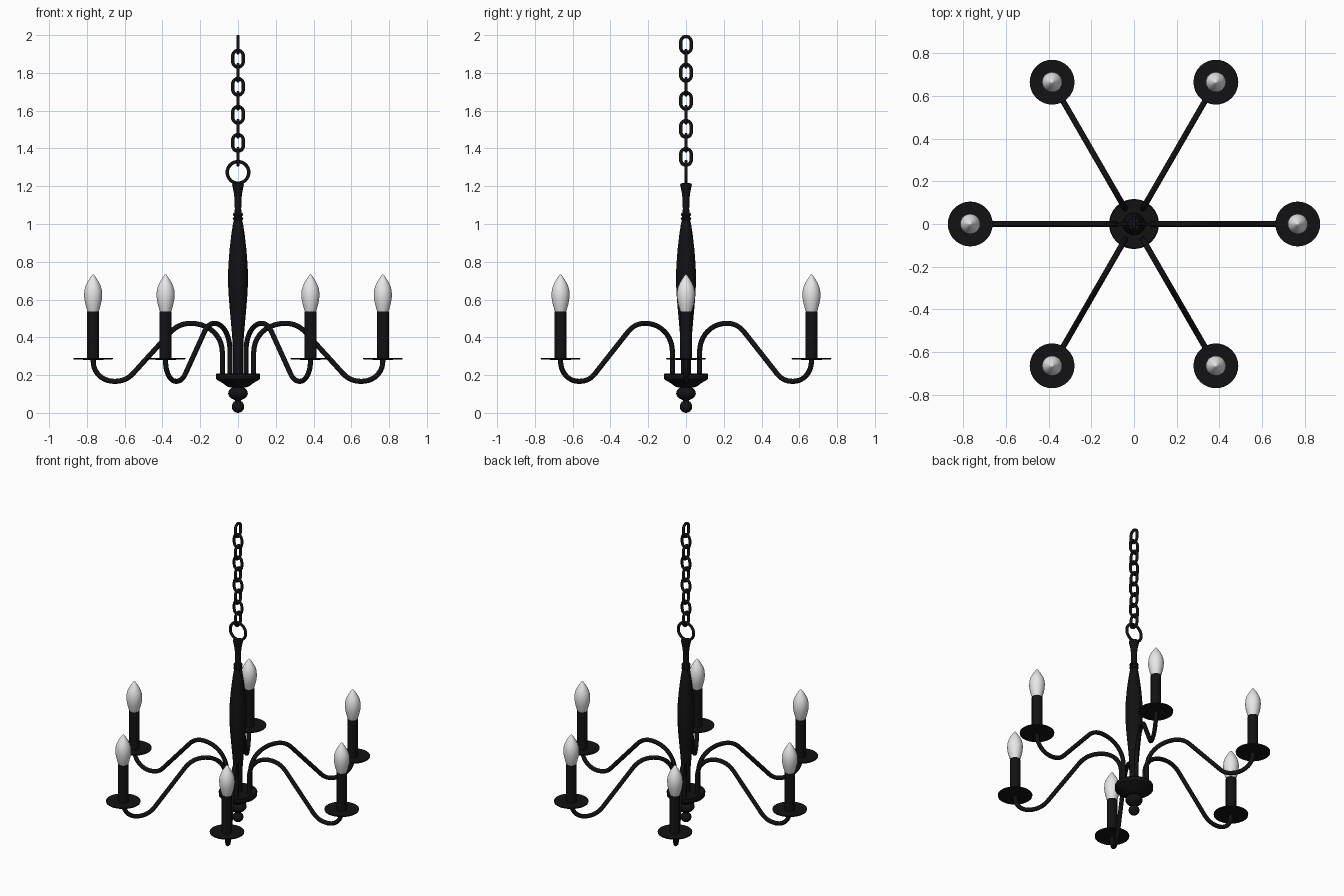
import bpy, bmesh, math
from mathutils import Vector, Matrix

if "Cube" in bpy.data.objects:
    bpy.data.objects.remove(bpy.data.objects["Cube"])


def material(name, rgb):
    m = bpy.data.materials.new(name)
    m.diffuse_color = (*rgb, 1)
    m.use_nodes = True
    m.node_tree.nodes["Principled BSDF"].inputs["Base Color"].default_value = m.diffuse_color
    return m


BLACK = material("black iron", (0.006, 0.006, 0.007))
GLASS = material("frosted bulb", (0.8, 0.8, 0.8))


def lathe(name, profile, mat, sides=32, loc=(0, 0, 0), angle=40):
    """Revolve (radius, height) points around z."""
    bm = bmesh.new()
    rings = []
    for r, z in profile:
        if r == 0:
            rings.append([bm.verts.new((0, 0, z))] * sides)
        else:
            rings.append([bm.verts.new((r * math.cos(2 * math.pi * i / sides),
                                        r * math.sin(2 * math.pi * i / sides), z))
                          for i in range(sides)])
    for a, b in zip(rings, rings[1:]):
        for i in range(sides):
            j = (i + 1) % sides
            bm.faces.new(list(dict.fromkeys((a[i], a[j], b[j], b[i]))))
    bmesh.ops.recalc_face_normals(bm, faces=bm.faces)
    return finish(name, bm, mat, loc, angle)


def finish(name, bm, mat, loc=(0, 0, 0), angle=40):
    me = bpy.data.meshes.new(name)
    bm.to_mesh(me)
    bm.free()
    me.materials.append(mat)
    ob = bpy.data.objects.new(name, me)
    bpy.context.collection.objects.link(ob)
    ob.location = loc
    bpy.ops.object.select_all(action='DESELECT')
    ob.select_set(True)
    bpy.context.view_layer.objects.active = ob
    bpy.ops.object.shade_smooth_by_angle(angle=math.radians(angle))
    return ob


def tube(name, pts, radius, mat, closed=False, sides=12, normal=Vector((0, 1, 0))):
    """Sweep a circle along a planar path lying in the plane of the given normal."""
    bm = bmesh.new()
    n = len(pts)
    rings = []
    for k, p in enumerate(pts):
        a = pts[(k - 1) % n] if closed else pts[max(k - 1, 0)]
        b = pts[(k + 1) % n] if closed else pts[min(k + 1, n - 1)]
        side = (b - a).normalized().cross(normal)
        rings.append([bm.verts.new(p + radius * (math.cos(t) * side + math.sin(t) * normal))
                      for t in (2 * math.pi * i / sides for i in range(sides))])
    for a, b in zip(rings, rings[1:] + (rings[:1] if closed else [])):
        for i in range(sides):
            j = (i + 1) % sides
            bm.faces.new((a[i], a[j], b[j], b[i]))
    if not closed:
        bm.faces.new(rings[0])
        bm.faces.new(rings[-1])
    bmesh.ops.recalc_face_normals(bm, faces=bm.faces)
    return finish(name, bm, mat)


def bezier(a, b, c, d, steps=10):
    a, b, c, d = (Vector((p[0], 0, p[1])) for p in (a, b, c, d))
    return [a * (1 - t) ** 3 + b * 3 * t * (1 - t) ** 2 + c * 3 * t * t * (1 - t) + d * t ** 3
            for t in (i / steps for i in range(steps))]


def ball(r, z, start, end, n=10):
    """Profile arc of a turned ball, angles in degrees from the bottom."""
    out = []
    for i in range(n + 1):
        t = math.radians(start + (end - start) * i / n)
        out.append((r * math.sin(t) if t > 0 else 0, z - r * math.cos(t)))
    return out


# Turned bottom: finial ball, larger ball and the cup holding the arms
lathe("bottom_finial", ball(0.033, 0.033, 0, 155) + [(0.018, 0.068)]
      + [(r, 0.104 + (z - 0.104) * 0.72) for r, z in ball(0.052, 0.104, 30, 145)]
      + [(0.034, 0.134), (0.048, 0.136), (0.06, 0.142), (0.085, 0.16), (0.107, 0.172),
         (0.116, 0.180), (0.117, 0.203), (0.113, 0.208), (0, 0.208)], BLACK)

# Tapered central column with collar and flared top
lathe("central_column", [
    (0, 0.2), (0.026, 0.2), (0.026, 0.30), (0.028, 0.36), (0.033, 0.43), (0.041, 0.52),
    (0.048, 0.60), (0.052, 0.67), (0.053, 0.72), (0.051, 0.78), (0.045, 0.86),
    (0.036, 0.94), (0.027, 1.0), (0.022, 1.02), (0.027, 1.024), (0.028, 1.032),
    (0.022, 1.036), (0.022, 1.042), (0.027, 1.046), (0.026, 1.054), (0.019, 1.06),
    (0.017, 1.08), (0.018, 1.12), (0.021, 1.16), (0.028, 1.195), (0.031, 1.205),
    (0.029, 1.215), (0, 1.218)], BLACK)

# Hanging ring
tube("hanging_ring", [Vector((0.057 * math.cos(t), 0, 1.273 + 0.057 * math.sin(t)))
                      for t in (2 * math.pi * i / 40 for i in range(40))], 0.009, BLACK, closed=True)

# Chain of nine links, alternately turned
for k in range(9):
    z0 = 1.3555 + 0.0742 * k
    across, normal = ((Vector((0, 1, 0)), Vector((1, 0, 0))) if k % 2 == 0
                      else (Vector((1, 0, 0)), Vector((0, 1, 0))))
    pts = []
    for half, start in ((0.0155, 0), (-0.0155, math.pi)):
        for i in range(11):
            t = start + math.pi * i / 10
            pts.append(across * (0.028 * math.cos(t)) + Vector((0, 0, z0 + half + 0.028 * math.sin(t))))
    tube(f"chain_link_{k + 1}", pts, 0.009, BLACK, closed=True, sides=10, normal=normal)

# S-curved arm path, drawn along +x
arm_path = ([Vector((0.083, 0, 0.19))]
            + bezier((0.083, 0.32), (0.083, 0.41), (0.155, 0.474), (0.25, 0.474))
            + bezier((0.25, 0.474), (0.295, 0.474), (0.328, 0.458), (0.356, 0.428))
            + bezier((0.356, 0.428), (0.425, 0.352), (0.488, 0.283), (0.556, 0.208), 4)
            + bezier((0.556, 0.208), (0.583, 0.179), (0.613, 0.167), (0.655, 0.167))
            + bezier((0.655, 0.167), (0.72, 0.167), (0.767, 0.215), (0.767, 0.275))
            + [Vector((0.767, 0, 0.288))])

# Six arms, each with drip pan, candle sleeve and bulb
for k in range(6):
    turn = Matrix.Rotation(math.radians(60 * k), 3, 'Z')
    tube(f"arm_{k + 1}", [turn @ p for p in arm_path], 0.0135, BLACK,
         normal=turn @ Vector((0, 1, 0)))
    spot = turn @ Vector((0.767, 0, 0))
    lathe(f"drip_pan_{k + 1}", [(0, 0.279), (0.03, 0.280), (0.104, 0.284), (0.105, 0.291),
                                (0.03, 0.288), (0, 0.288)], BLACK, loc=spot)
    lathe(f"candle_sleeve_{k + 1}", [(0, 0.284), (0.032, 0.284), (0.032, 0.538), (0, 0.538)],
          BLACK, 24, spot)
    lathe(f"bulb_{k + 1}", [
        (0, 0.535), (0.029, 0.535), (0.034, 0.55), (0.041, 0.575), (0.046, 0.60),
        (0.048, 0.625), (0.046, 0.65), (0.040, 0.672), (0.030, 0.693), (0.019, 0.711),
        (0.010, 0.724), (0.005, 0.731), (0, 0.734)], GLASS, 24, spot)
